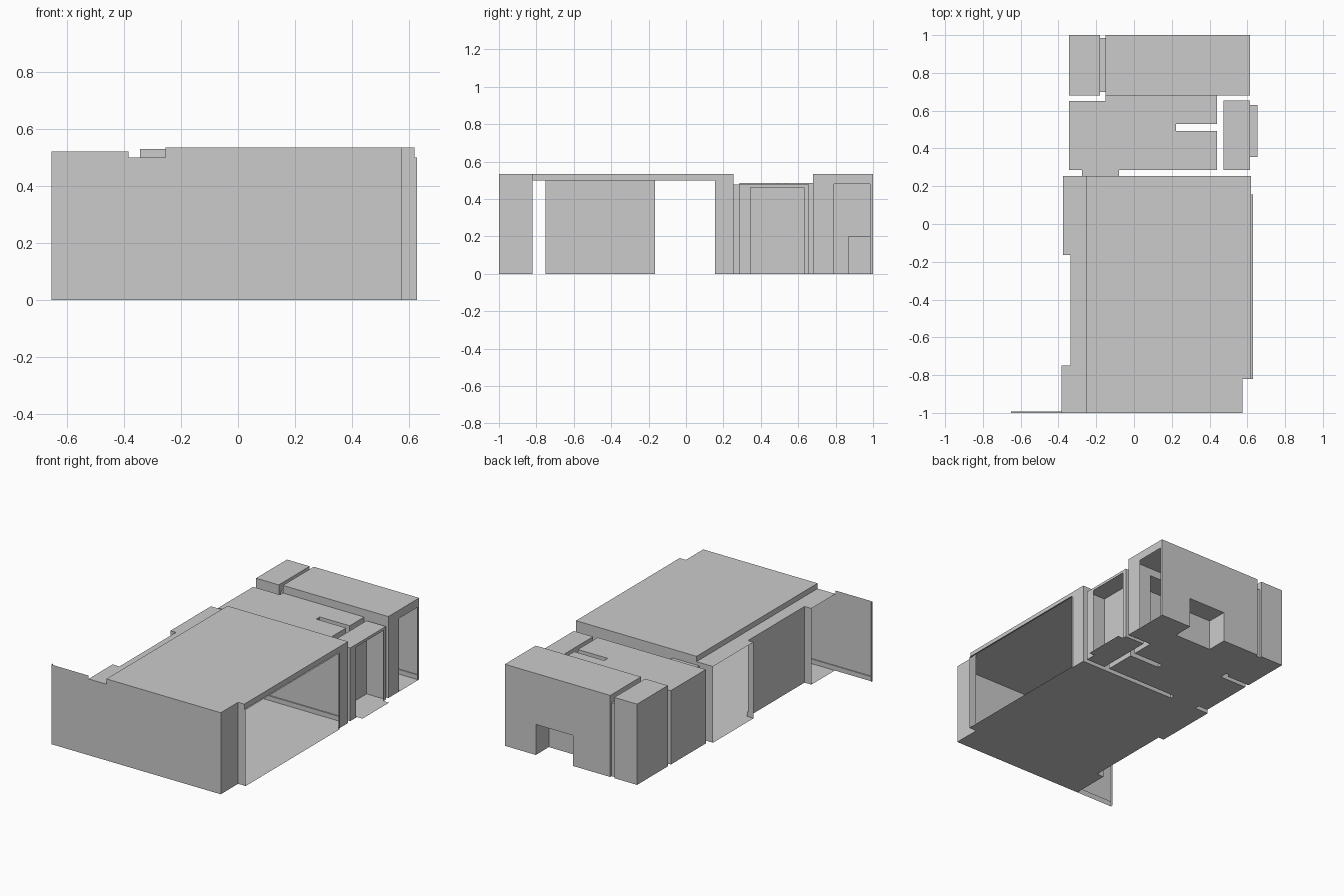
import bpy, bmesh

if "Cube" in bpy.data.objects:
    bpy.data.objects.remove(bpy.data.objects["Cube"])


def make(name, quads):
    """Make one object from a list of polygons."""
    bm = bmesh.new()
    for poly in quads:
        bm.faces.new([bm.verts.new(p) for p in poly])
    bmesh.ops.remove_doubles(bm, verts=bm.verts, dist=0.0005)
    bmesh.ops.recalc_face_normals(bm, faces=bm.faces)
    me = bpy.data.meshes.new(name)
    bm.to_mesh(me)
    bm.free()
    ob = bpy.data.objects.new(name, me)
    bpy.context.collection.objects.link(ob)
    return ob


def flat(pts, z):
    return [(x, y, z) for x, y in pts]


def rect(x0, x1, y0, y1):
    return [(x0, y0), (x1, y0), (x1, y1), (x0, y1)]


def wall(a, b, h, hole=None):
    """Vertical wall a-b; hole = (start, end, top) along the wall's axis."""
    k = 0 if abs(a[0] - b[0]) > abs(a[1] - b[1]) else 1
    lo, hi = sorted((a[k], b[k]))
    fixed = a[1 - k]

    def panel(s, e, z0, z1):
        if e - s < 0.001 or z1 - z0 < 0.001:
            return []
        p = [(s, fixed), (e, fixed)] if k == 0 else [(fixed, s), (fixed, e)]
        return [[(*p[0], z0), (*p[1], z0), (*p[1], z1), (*p[0], z1)]]

    if not hole:
        return panel(lo, hi, 0, h)
    s, e, t = max(lo, hole[0]), min(hi, hole[1]), hole[2]
    return panel(lo, s, 0, h) + panel(s, e, t, h) + panel(e, hi, 0, h)


def room(name, pts, h, holes=None, floor=True):
    """Thin-walled room; holes maps edge number to an opening."""
    holes = holes or {}
    polys = [flat(pts, h)]
    if floor is True:
        floor = pts
    if floor:
        polys.append(flat(floor, 0))
    for i, a in enumerate(pts):
        polys += wall(a, pts[(i + 1) % len(pts)], h, holes.get(i))
    return make(name, polys)


FULL = (-2, 2, 2)

# main room with a wide opening on the right
room("main_room",
     [(-.255, -1), (.575, -1), (.575, -.82), (.62, -.82), (.62, .255), (-.255, .255)],
     .535, {3: (-.82, .155, .5), 4: (-.255, -.08, .478), 5: (-1, .255, .5)})
# lower strip on the left, open at both ends of its solid wall
room("left_strip",
     [(-.385, -1), (-.255, -1), (-.255, .255), (-.375, .255), (-.375, -.165),
      (-.335, -.165), (-.335, -.75), (-.385, -.75)],
     .5, {1: FULL, 2: (-.275, -.255, .478), 3: (-.165, .255, .5), 7: FULL})
# shallow reveal of the wide opening
room("window_reveal", rect(.62, .63, -.82, .155), .5, {1: FULL, 3: FULL})
# front wall running past the room
make("front_wall_extension",
     wall((-.655, -1), (-.385, -1), .522) + wall((-.655, -1), (-.655, -.985), .522))

# doorway between main room and hall
room("hall_doorway", rect(-.275, -.08, .255, .287), .478, {0: FULL, 2: FULL})
# hall with a slot between its two small rooms
room("hall",
     [(-.345, .287), (.44, .287), (.44, .493), (.222, .493), (.222, .53), (.44, .53),
      (.44, .68), (-.15, .68), (-.15, .65), (-.345, .65)],
     .485, {0: (-.275, -.08, .478), 6: FULL})
# small side room with window and outer sill
room("side_room", rect(.475, .615, .285, .655), .48, {1: (.345, .63, .462)})
make("side_room_sill", [flat(rect(.615, .655, .355, .63), 0)])

# rear room, its floor cut out around the hearth
room("rear_room", rect(-.15, .615, .68, 1), .535,
     {0: (-.15, .44, .485), 1: (.79, .985, .48), 2: (.12, .39, .2), 3: (.7, .985, .48)},
     floor=[(-.15, .68), (.615, .68), (.615, 1), (.39, 1), (.39, .865),
            (.12, .865), (.12, 1), (-.15, 1)])
room("hearth", rect(.12, .39, .865, 1), .2, {2: FULL}, floor=False)
# rear closet and its link to the rear room
room("closet_link", rect(-.18, -.15, .7, .985), .48, {1: FULL, 3: FULL})
room("rear_closet", rect(-.345, -.18, .68, 1), .53, {1: (.7, .985, .48)})

# baseboards along the long inside walls
for name, x0, x1, y0, y1 in [
        ("back_baseboard", -.07, .615, .247, .255),
        ("front_baseboard", -.65, .57, -1, -.993),
        ("left_baseboard", -.335, -.328, -.75, -.165),
        ("rear_baseboard_left", -.15, .12, .993, 1),
        ("rear_baseboard_right", .39, .615, .993, 1)]:
    room(name, rect(x0, x1, y0, y1), .03, floor=False)
